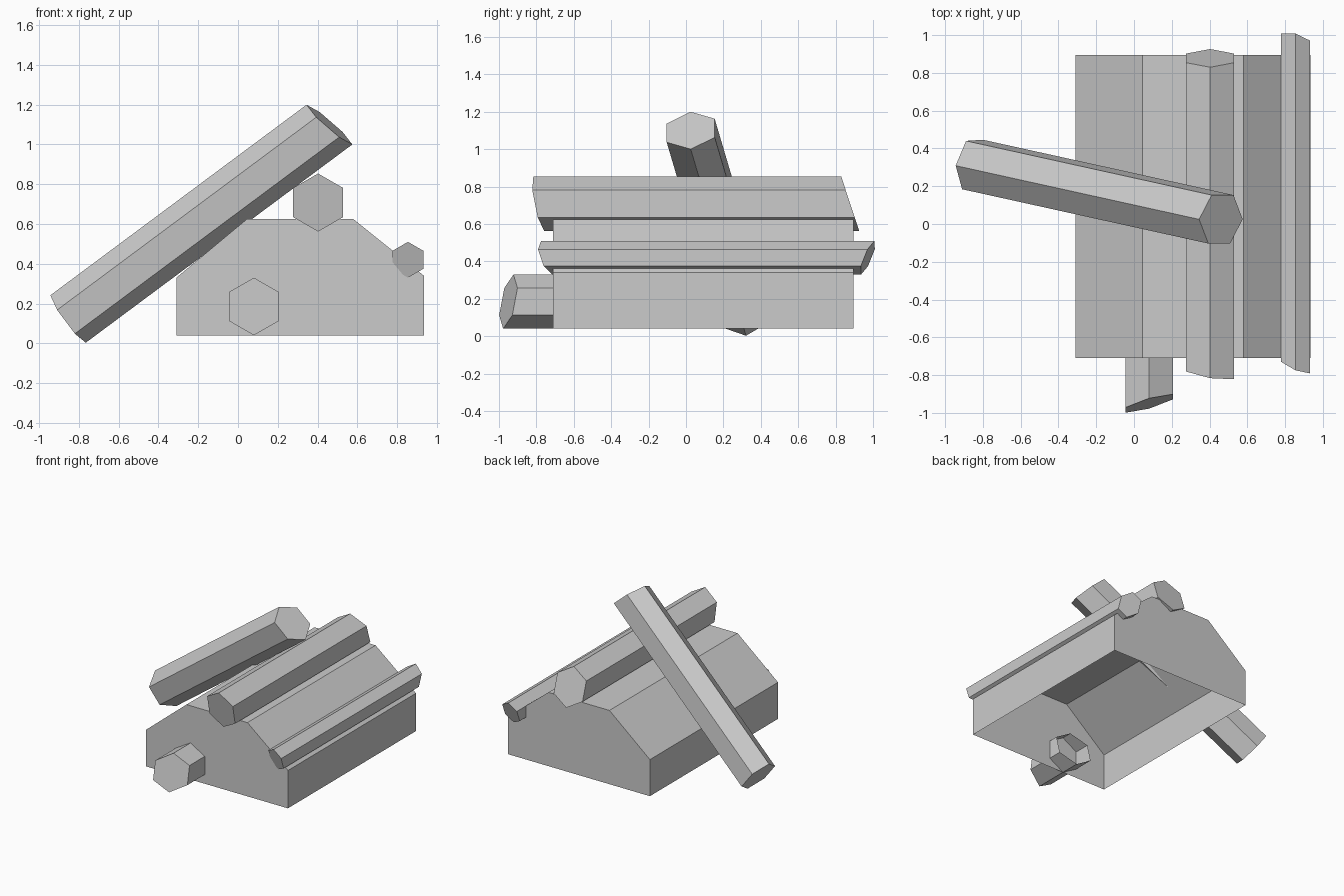
import bpy, bmesh, math
from mathutils import Vector

cube = bpy.data.objects.get("Cube")
if cube:
    bpy.data.objects.remove(cube, do_unlink=True)

grey = bpy.data.materials.new("plain grey")
grey.use_nodes = True
COLOUR = (0.6, 0.6, 0.6, 1)
grey.diffuse_color = COLOUR
grey.node_tree.nodes["Principled BSDF"].inputs["Base Color"].default_value = COLOUR


def make_prism(name, start_pts, end_pts, cap_start=True, cap_end=True):
    """Join two matching outlines with side faces and optional end caps."""
    bm = bmesh.new()
    a = [bm.verts.new(p) for p in start_pts]
    b = [bm.verts.new(p) for p in end_pts]
    n = len(a)
    for i in range(n):
        j = (i + 1) % n
        bm.faces.new((a[i], a[j], b[j], b[i]))
    if cap_start:
        bm.faces.new(a[::-1])
    if cap_end:
        bm.faces.new(b)
    bmesh.ops.recalc_face_normals(bm, faces=bm.faces[:])
    mesh = bpy.data.meshes.new(name)
    bm.to_mesh(mesh)
    bm.free()
    mesh.materials.append(grey)
    obj = bpy.data.objects.new(name, mesh)
    bpy.context.collection.objects.link(obj)
    return obj


def make_log(name, start, end, radius, start_cut, end_cut, up=(0, 0, 1), cap_end=True):
    """Six-sided log whose ends are sawn along the given plane normals."""
    start, end = Vector(start), Vector(end)
    axis = (end - start).normalized()
    up = Vector(up)
    up = (up - axis * up.dot(axis)).normalized()
    side = axis.cross(up)
    ring = [radius * (up * math.cos(k * math.pi / 3) + side * math.sin(k * math.pi / 3))
            for k in range(6)]

    def sawn(centre, normal):
        normal = Vector(normal)
        return [centre + o - axis * (o.dot(normal) / axis.dot(normal)) for o in ring]

    return make_prism(name, sawn(start, start_cut), sawn(end, end_cut), cap_end=cap_end)


# Pile body: gabled shell, open underneath
profile = [(-0.31, 0.04), (-0.31, 0.33), (0.045, 0.625),
           (0.58, 0.625), (0.935, 0.34), (0.935, 0.04)]
body = make_prism("pile_body", [(x, -0.71, z) for x, z in profile],
                  [(x, 0.895, z) for x, z in profile])
bm = bmesh.new()
bm.from_mesh(body.data)
floor = [f for f in bm.faces if f.normal.z < -0.9]
bmesh.ops.delete(bm, geom=floor, context='FACES')
bm.to_mesh(body.data)
bm.free()

# Logs lying along the pile
make_log("top_log", (0.403, -0.787, 0.708), (0.403, 0.878, 0.708), 0.146,
         (0.16, 1, 0.2), (0, 1, 0.33))
make_log("side_log", (0.855, -0.745, 0.42), (0.855, 0.972, 0.42), 0.09,
         (0.4, 1, 0.33), (0.25, 1, -0.4))

# Short log poking out of the front, hollow where it ends inside the body
make_log("front_log", (0.08, -0.95, 0.185), (0.08, -0.59, 0.185), 0.145,
         (-0.28, 1, -0.19), (0.2, 1, 0.25), cap_end=False)

# Log leaning across the pile
make_log("leaning_log", (-0.855, 0.315, 0.122), (0.46, 0.025, 1.1), 0.149,
         (0.8, -0.13, 0.59), (0.65, -0.12, 0.75), up=(-0.09, -0.006, 0.12))
